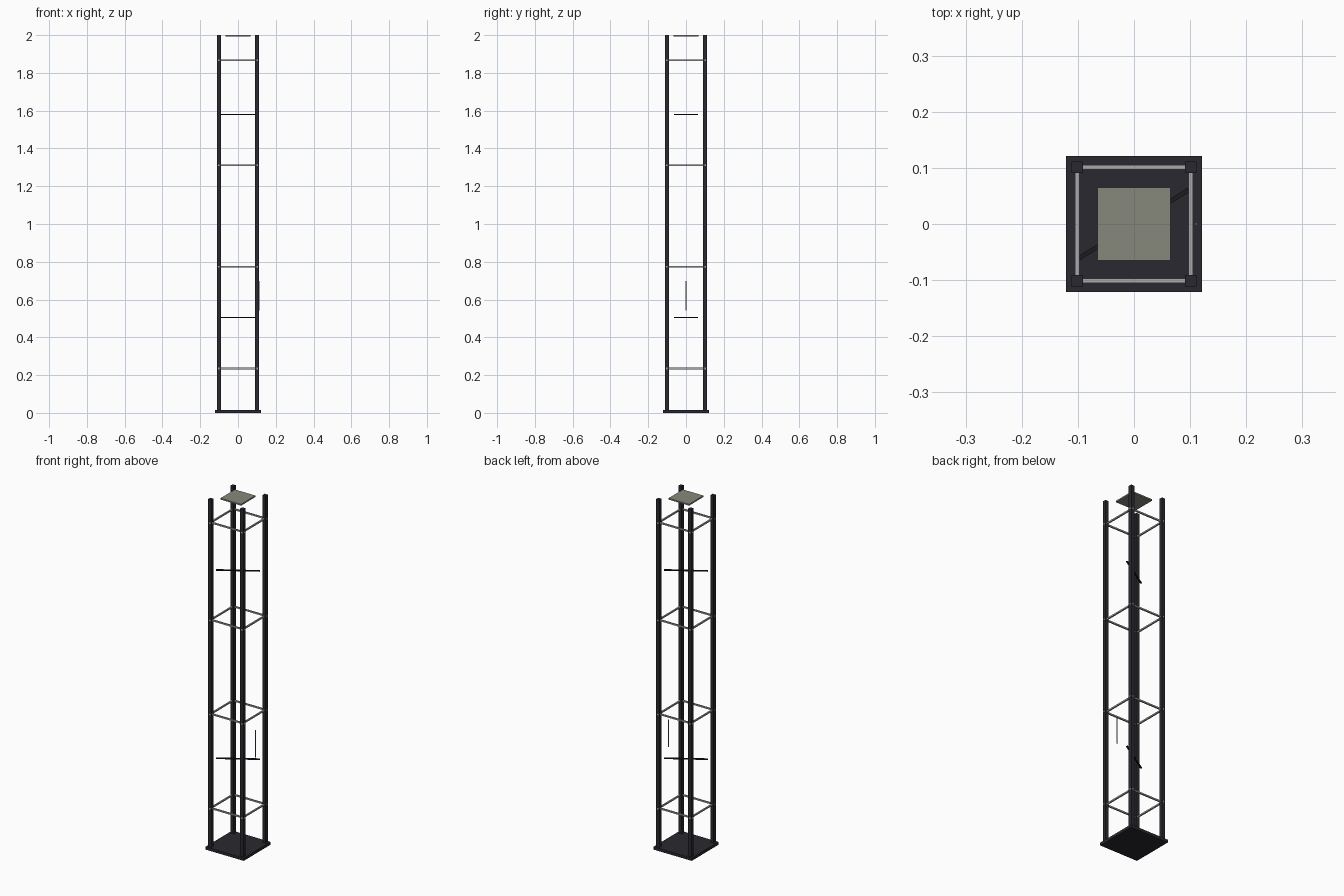
import bpy
import math

cube = bpy.data.objects.get("Cube")
if cube:
    bpy.data.objects.remove(cube, do_unlink=True)


def make_material(name, rgb):
    mat = bpy.data.materials.new(name)
    mat.use_nodes = True
    colour = (*rgb, 1.0)
    mat.diffuse_color = colour
    mat.node_tree.nodes["Principled BSDF"].inputs["Base Color"].default_value = colour
    return mat


dark_metal = make_material("dark metal", (0.022, 0.022, 0.029))
brushed_steel = make_material("brushed steel", (0.40, 0.40, 0.40))
black_metal = make_material("black metal", (0.012, 0.012, 0.014))
lamp_panel = make_material("grey olive panel", (0.24, 0.25, 0.20))
handle_steel = make_material("blue grey steel", (0.27, 0.28, 0.33))


def box(name, centre, size, mat, turn=0.0):
    bpy.ops.mesh.primitive_cube_add(size=1, location=centre, rotation=(0, 0, turn))
    obj = bpy.context.object
    obj.name = name
    obj.scale = size
    bpy.ops.object.transform_apply(location=False, rotation=False, scale=True)
    obj.data.materials.append(mat)
    return obj


HEIGHT = 2.0
BASE = 0.016
POST = 0.101    # post centre offset
RAIL = 0.008

# Base plate
box("base_plate", (0, 0, BASE / 2), (0.242, 0.242, BASE), dark_metal)

# Four corner posts
for sx, side in ((-1, "right"), (1, "left")):
    for sy, end in ((-1, "front"), (1, "back")):
        box(f"{end}_{side}_post", (sx * POST, sy * POST, (HEIGHT + BASE) / 2),
            (0.02, 0.02, HEIGHT - BASE), dark_metal)

# Square rings of rails, their ends just showing through the posts
for level, z in enumerate((0.235, 0.773, 1.31, 1.866), 1):
    for s in (-1, 1):
        box(f"cross_rail_{level}", (0, s * POST, z), (0.223, RAIL, RAIL), brushed_steel)
        box(f"side_rail_{level}", (s * POST, 0, z), (RAIL, 0.223, RAIL), brushed_steel)

# Slanting bars inside the frame
for name, z in (("lower_bar", 0.505), ("upper_bar", 1.58)):
    box(name, (0, 0, z), (0.23, 0.008, 0.006), black_metal, math.radians(32))

# Top panel
box("top_panel", (0, 0, HEIGHT - 0.004), (0.13, 0.13, 0.008), lamp_panel)

# Thin upright handle on the left side
box("handle", (0.111, 0, 0.62), (0.004, 0.004, 0.155), handle_steel)
